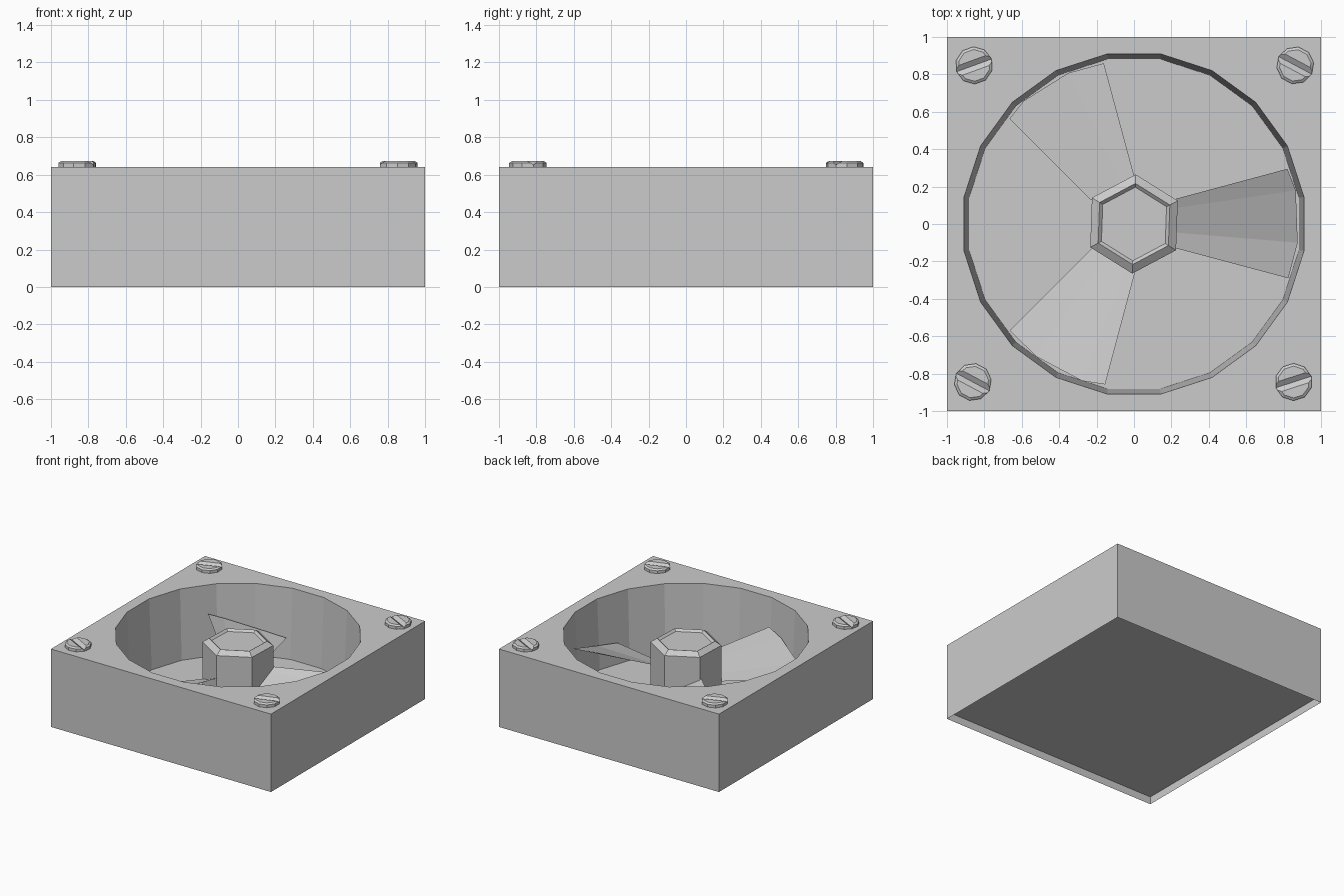
import bpy, bmesh
from math import radians, cos, sin, pi
from mathutils import Matrix

if "Cube" in bpy.data.objects:
    bpy.data.objects.remove(bpy.data.objects["Cube"])

TOP, FLOOR = 0.64, 0.065


def finish(bm, name):
    mesh = bpy.data.meshes.new(name)
    bm.to_mesh(mesh)
    bm.free()
    obj = bpy.data.objects.new(name, mesh)
    bpy.context.collection.objects.link(obj)
    return obj


def ring(bm, n, r, z, start):
    return [bm.verts.new((r * cos(start + 2 * pi * i / n), r * sin(start + 2 * pi * i / n), z))
            for i in range(n)]


def bridge(bm, a, b):
    n = len(a)
    for i in range(n):
        bm.faces.new((a[i], a[(i + 1) % n], b[(i + 1) % n], b[i]))


def turned(name, n, profile, start, cap_bottom=True):
    """Stack of n-sided rings from (radius, z) pairs, capped."""
    bm = bmesh.new()
    rings = [ring(bm, n, r, z, start) for r, z in profile]
    for a, b in zip(rings, rings[1:]):
        bridge(bm, a, b)
    if cap_bottom:
        bm.faces.new(rings[0][::-1])
    bm.faces.new(rings[-1])
    return finish(bm, name)


# Housing: square walls, holed top, tapered duct and floor, open underneath
bm = bmesh.new()
h = 2 ** 0.5
low = ring(bm, 4, h, 0, pi / 4)
high = ring(bm, 4, h, TOP, pi / 4)
bridge(bm, low, high)
rim = ring(bm, 20, 0.92, TOP, radians(9))
base = ring(bm, 20, 0.893, FLOOR, radians(9))
bridge(bm, rim, base)
bm.faces.new(base)
edges = [bm.edges.get((loop[i - 1], loop[i])) for loop in (high, rim) for i in range(len(loop))]
bmesh.ops.triangle_fill(bm, use_beauty=True, use_dissolve=False, edges=edges, normal=(0, 0, 1))
finish(bm, "fan_housing")

# Underside plate, recessed inside the walls
bm = bmesh.new()
bm.faces.new(ring(bm, 4, h, FLOOR - 0.002, pi / 4)[::-1])
finish(bm, "underside_plate")

# Hub: hexagonal post with chamfered top and shallow recess
turned("fan_hub", 6, [(0.265, FLOOR), (0.265, 0.57), (0.217, 0.602), (0.197, 0.585)],
       radians(28), cap_bottom=False)

# Blades: three curved panels each, pitched
root = [(0.225, -0.13, 0.27), (0.22, -0.045, 0.30), (0.22, 0.085, 0.365), (0.225, 0.135, 0.39)]
tip = [(0.825, -0.29, 0.245), (0.875, -0.10, 0.28), (0.865, 0.18, 0.37), (0.82, 0.295, 0.42)]
for k in range(3):
    bm = bmesh.new()
    a = [bm.verts.new(p) for p in root]
    b = [bm.verts.new(p) for p in tip]
    for i in range(3):
        bm.faces.new((a[i], b[i], b[i + 1], a[i + 1]))
    bm.transform(Matrix.Rotation(k * 2 * pi / 3, 4, 'Z'))
    finish(bm, f"fan_blade_{k + 1}")

# Screws: chamfered heads with a V-shaped slot
for k, (x, y, turn) in enumerate([(-0.855, 0.848, 20), (0.862, 0.848, -28),
                                  (-0.862, -0.845, -28), (0.853, -0.845, 18)]):
    screw = turned(f"screw_{k + 1}", 10, [(0.1, TOP - 0.01), (0.1, 0.663), (0.085, 0.673)],
                   radians(turn))
    screw.location = (x, y, 0)
    bm = bmesh.new()
    bmesh.ops.create_cube(bm, size=1, matrix=Matrix.Translation((x, y, 0.6731))
                          @ Matrix.Rotation(radians(turn), 4, 'Z')
                          @ Matrix.Diagonal((0.3, 0.04, 0.03, 1))
                          @ Matrix.Rotation(pi / 4, 4, 'X'))
    cutter = finish(bm, "slot_cutter")
    cutter.hide_render = True
    mod = screw.modifiers.new("slot", 'BOOLEAN')
    mod.operation = 'DIFFERENCE'
    mod.solver = 'EXACT'
    mod.object = cutter
    bpy.context.view_layer.objects.active = screw
    bpy.ops.object.modifier_apply(modifier="slot")
    bpy.data.objects.remove(cutter)
